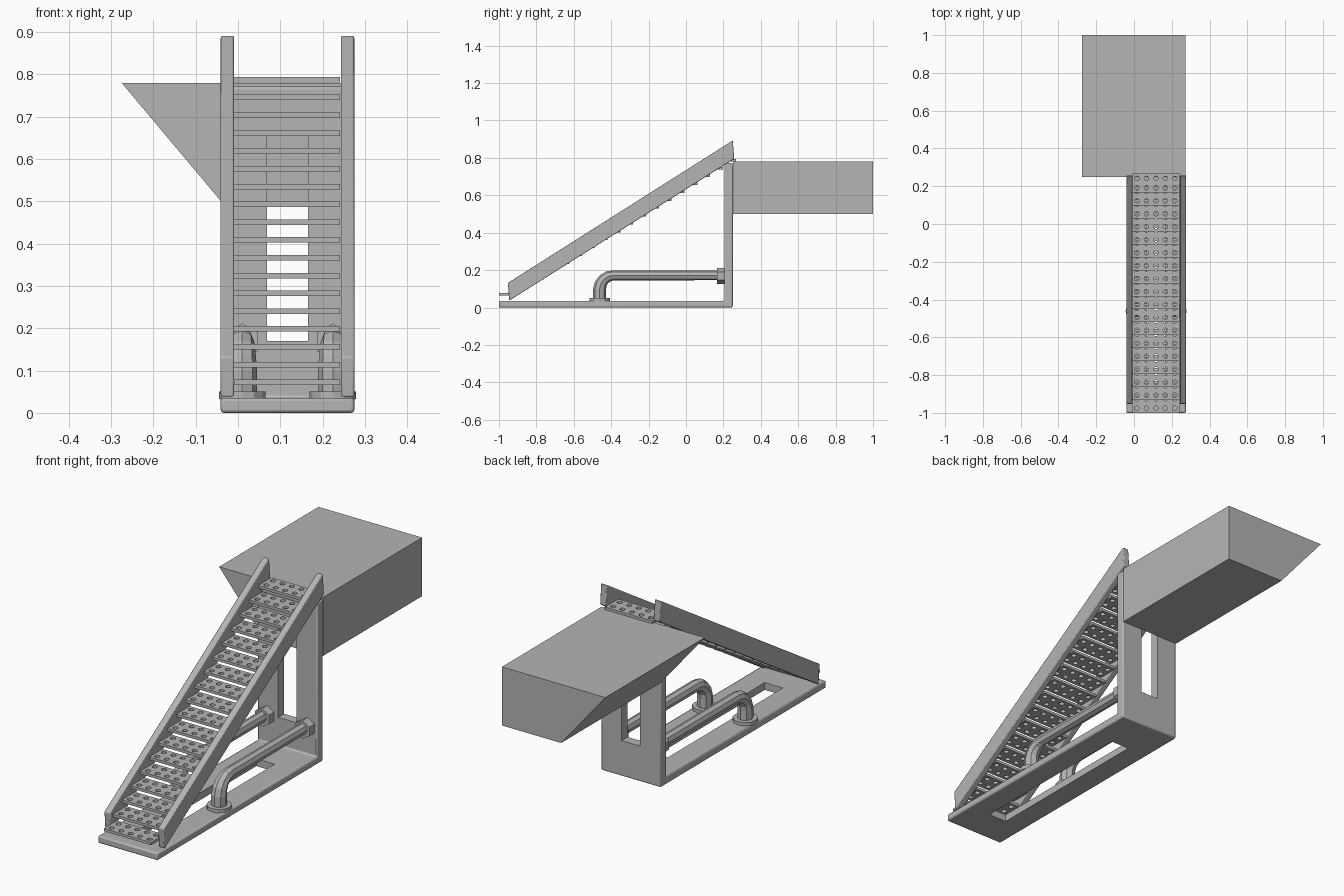
import bpy, bmesh, math
from mathutils import Vector

cube = bpy.data.objects.get("Cube")
if cube:
    bpy.data.objects.remove(cube, do_unlink=True)

grey = bpy.data.materials.new("plain_grey")
grey.use_nodes = True
colour = (0.46, 0.46, 0.46, 1)
grey.diffuse_color = colour
grey.node_tree.nodes["Principled BSDF"].inputs["Base Color"].default_value = colour

MID = 0.117          # centre line of the stair
HALF = 0.158         # half width of the frame


def finish(name, bm):
    bmesh.ops.recalc_face_normals(bm, faces=bm.faces)
    mesh = bpy.data.meshes.new(name)
    bm.to_mesh(mesh)
    bm.free()
    mesh.materials.append(grey)
    obj = bpy.data.objects.new(name, mesh)
    bpy.context.collection.objects.link(obj)
    return obj


def prism(name, points, offset):
    """Extrude a closed polygon along an offset vector."""
    bm = bmesh.new()
    face = bm.faces.new([bm.verts.new(p) for p in points])
    ext = bmesh.ops.extrude_face_region(bm, geom=[face])
    moved = [g for g in ext["geom"] if isinstance(g, bmesh.types.BMVert)]
    bmesh.ops.translate(bm, verts=moved, vec=offset)
    return finish(name, bm)


def box(name, lo, hi):
    pts = [(lo[0], lo[1], lo[2]), (hi[0], lo[1], lo[2]),
           (hi[0], hi[1], lo[2]), (lo[0], hi[1], lo[2])]
    return prism(name, pts, (0, 0, hi[2] - lo[2]))


def bevel(obj, width, segments=2):
    mod = obj.modifiers.new("rounded_edges", "BEVEL")
    mod.width, mod.segments = width, segments
    mod.limit_method = "ANGLE"
    bpy.context.view_layer.objects.active = obj
    obj.select_set(True)
    bpy.ops.object.shade_smooth_by_angle(angle=math.radians(35))
    obj.select_set(False)


def cylinder(name, centre, axis, radius, height, sides):
    bm = bmesh.new()
    bmesh.ops.create_cone(bm, cap_ends=True, segments=sides, radius1=radius,
                          radius2=radius, depth=height)
    turn = Vector((0, 0, 1)).rotation_difference(Vector(axis)).to_matrix()
    bmesh.ops.rotate(bm, verts=bm.verts, cent=(0, 0, 0), matrix=turn)
    bmesh.ops.translate(bm, verts=bm.verts, vec=centre)
    return finish(name, bm)


# L-shaped frame: floor plate and back wall, with a slot through each
left = MID - HALF
profile = [(-1, 0), (0.25, 0), (0.25, 0.772), (0.205, 0.772), (0.205, 0.035), (-1, 0.035)]
frame = prism("base_and_wall", [(left, y, z) for y, z in profile], (2 * HALF, 0, 0))
bevel(frame, 0.007)
for name, lo, hi in (("floor_slot_cutter", (-0.83, -0.1), (0.04, 0.1)),
                     ("wall_slot_cutter", (0.15, 0.17), (0.3, 0.657))):
    cutter = box(name, (MID - 0.048, *lo), (MID + 0.048, *hi))
    cutter.hide_render = True
    cutter.hide_set(True)
    cut = frame.modifiers.new("slot", "BOOLEAN")
    cut.operation, cut.object, cut.solver = "DIFFERENCE", cutter, "EXACT"

# Overhanging block behind the stair, with one slanted side
prism("rear_block", [(-0.275, 0.25, 0.78), (0.273, 0.25, 0.78),
                     (0.273, 0.25, 0.5), (-0.04, 0.25, 0.5)], (0, 0.75, 0))

# Sloping side boards
board = [(-0.945, 0.037), (0.258, 0.795), (0.25, 0.893), (-0.952, 0.132)]
for name, x in (("right_side_board", left), ("left_side_board", MID + HALF - 0.032)):
    bevel(prism(name, [(x, y, z) for y, z in board], (0.032, 0, 0)), 0.004)

# Perforated treads: square cells, each with a round hole
COLUMNS, ROWS, STEPS, SIDES = 5, 2, 18, 16
cell, hole = 0.025, 0.012
bm = bmesh.new()
for i in range(COLUMNS):
    for j in range(ROWS):
        cx = (2 * i + 1 - COLUMNS) * cell
        cy = (2 * j + 1) * cell
        inner, outer = [], []
        for k in range(SIDES):
            c, s = math.cos(math.tau * k / SIDES), math.sin(math.tau * k / SIDES)
            reach = cell / max(abs(c), abs(s))
            inner.append(bm.verts.new((cx + hole * c, cy + hole * s, 0)))
            outer.append(bm.verts.new((cx + reach * c, cy + reach * s, 0)))
        for k in range(SIDES):
            n = (k + 1) % SIDES
            bm.faces.new((inner[k], outer[k], outer[n], inner[n]))
bmesh.ops.remove_doubles(bm, verts=bm.verts, dist=0.0005)
treads = finish("treads", bm)
treads.location = (MID - 0.001, -1, 0.072)
thick = treads.modifiers.new("thickness", "SOLIDIFY")
thick.thickness, thick.offset = 0.013, 0
rise = treads.modifiers.new("steps", "ARRAY")
rise.count = STEPS
rise.use_relative_offset = False
rise.use_constant_offset = True
rise.constant_offset_displace = (0, 0.0686, 0.0421)

# Bent pipes from floor to wall, with round floor flanges and hexagonal wall nuts
FOOT, TOP, BEND = -0.462, 0.172, 0.075
for side, x in (("right", MID - 0.107), ("left", MID + 0.107)):
    path = [(FOOT, 0.03, 0.035)]
    for k in range(5):
        a = math.pi / 2 * k / 4
        path.append((FOOT + BEND * (1 - math.cos(a)), TOP - BEND * (1 - math.sin(a)),
                     0.035 - 0.002 * k))
    path.append((0.21, TOP, 0.026))
    curve = bpy.data.curves.new(side + "_pipe", "CURVE")
    curve.dimensions = "3D"
    curve.bevel_depth, curve.bevel_resolution = 1, 2
    spline = curve.splines.new("POLY")
    spline.points.add(len(path) - 1)
    for point, (y, z, r) in zip(spline.points, path):
        point.co, point.radius = (x, y, z, 1), r
    spline.use_smooth = False
    curve.materials.append(grey)
    bpy.context.collection.objects.link(bpy.data.objects.new(side + "_pipe", curve))
    cylinder(side + "_floor_flange", (x, FOOT, 0.042), (0, 0, 1), 0.055, 0.018, 12)
    cylinder(side + "_wall_nut", (x, 0.187, TOP - 0.004), (0, 1, 0), 0.043, 0.042, 6)
